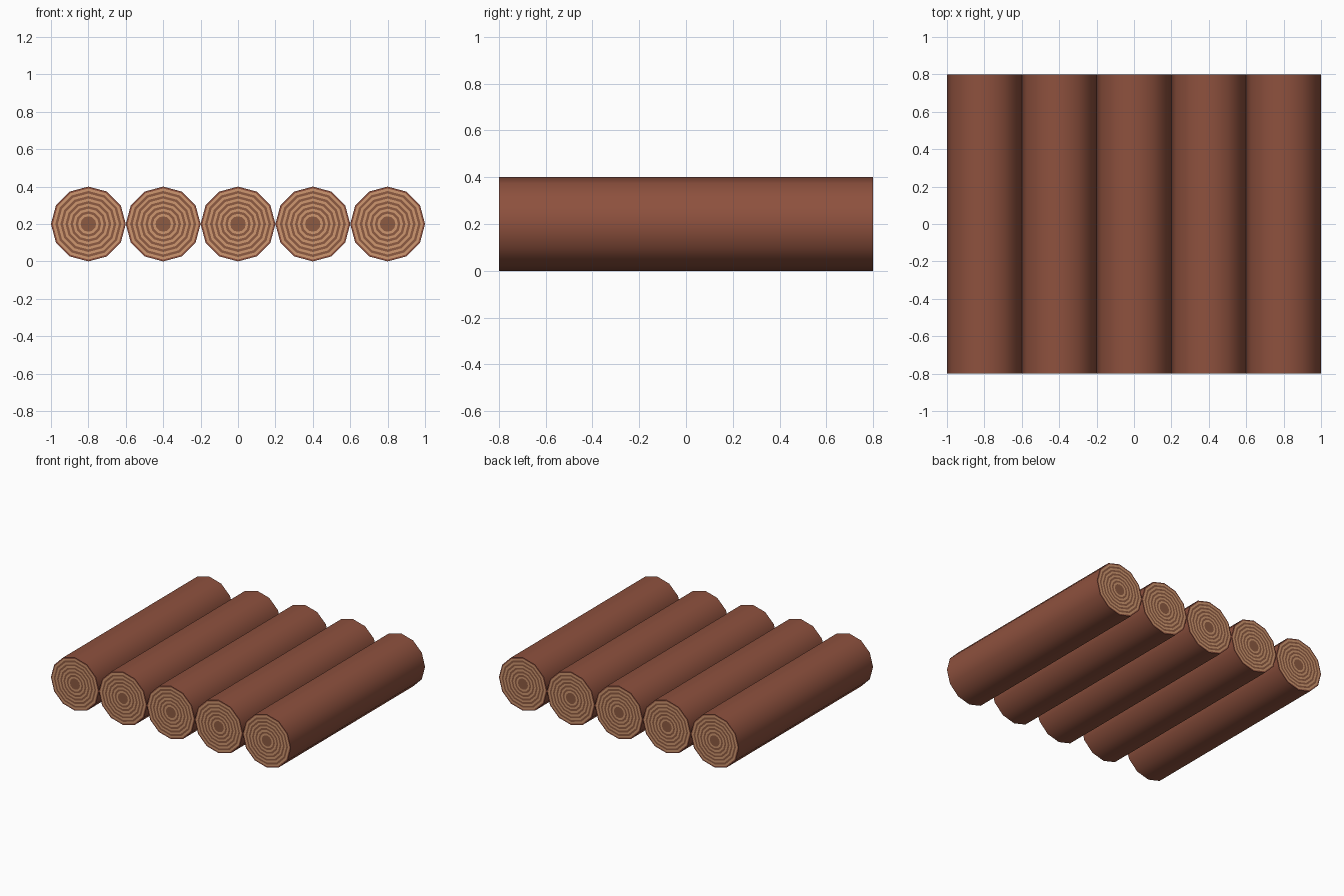
import bpy, bmesh, math

if "Cube" in bpy.data.objects:
    bpy.data.objects.remove(bpy.data.objects["Cube"])

SIDES, RADIUS, HALF = 12, 0.2, 0.8


def material(name, rgb):
    m = bpy.data.materials.new(name)
    m.diffuse_color = (*rgb, 1)
    m.use_nodes = True
    m.node_tree.nodes["Principled BSDF"].inputs["Base Color"].default_value = m.diffuse_color
    return m


bark = material("bark", (0.27, 0.082, 0.048))
light = material("light_wood", (0.62, 0.31, 0.16))
dark = material("dark_wood", (0.27, 0.105, 0.055))

# Growth ring radii from the bark inwards, alternating light and dark
ring_radii = [RADIUS, 0.19] + [0.19 - 0.0135 * i for i in range(1, 13)]


def log_mesh():
    bm = bmesh.new()

    def ring(r, y):
        return [bm.verts.new((r * math.cos(a), y, r * math.sin(a)))
                for a in (i * 2 * math.pi / SIDES for i in range(SIDES))]

    def bridge(a, b, mat):
        for i in range(SIDES):
            j = (i + 1) % SIDES
            f = bm.faces.new((a[i], a[j], b[j], b[i]))
            f.material_index = mat

    rims = []
    # Cut ends with growth rings
    for y in (-HALF, HALF):
        rings = [ring(r, y) for r in ring_radii]
        bridge(rings[0], rings[1], 0)
        for k in range(1, len(rings) - 1):
            bridge(rings[k], rings[k + 1], 1 if k % 2 else 2)
        bm.faces.new(rings[-1]).material_index = 2
        rims.append(rings[0])
    # Bark side
    bridge(rims[0], rims[1], 0)
    bmesh.ops.recalc_face_normals(bm, faces=bm.faces)
    me = bpy.data.meshes.new("log")
    bm.to_mesh(me)
    bm.free()
    for m in (bark, light, dark):
        me.materials.append(m)
    return me


# Five logs side by side
mesh = log_mesh()
for i in range(5):
    log = bpy.data.objects.new(f"log_{i + 1}", mesh)
    log.location = (-0.8 + 0.4 * i, 0, RADIUS)
    bpy.context.collection.objects.link(log)

# Round bark, crisp cut ends (shared mesh, so once is enough)
bpy.context.view_layer.objects.active = log
log.select_set(True)
bpy.ops.object.shade_smooth_by_angle(angle=math.radians(40))
